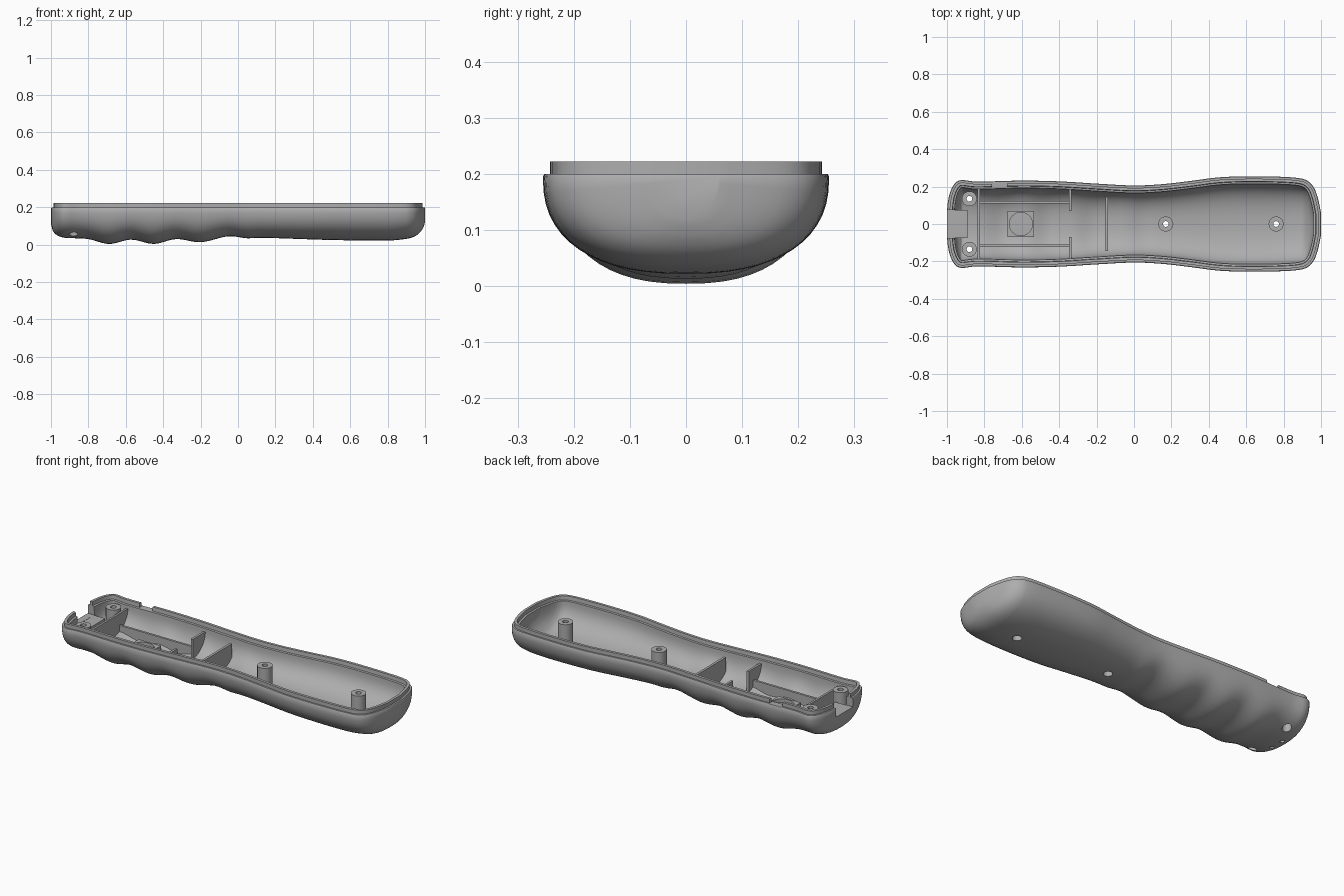
import bpy, bmesh, math
from mathutils import Matrix

if "Cube" in bpy.data.objects:
    bpy.data.objects.remove(bpy.data.objects["Cube"])

grey = bpy.data.materials.new("plastic_grey")
grey.diffuse_color = (0.42, 0.42, 0.42, 1)
grey.use_nodes = True
grey.node_tree.nodes["Principled BSDF"].inputs["Base Color"].default_value = grey.diffuse_color

# Plan half-width and underside height (finger grips) along the length
WIDTH = [(-1, .07), (-.995, .12), (-.985, .165), (-.97, .2), (-.95, .225), (-.92, .235),
         (-.85, .227), (-.6, .232), (-.4, .228), (-.2, .216), (0, .206), (.15, .213),
         (.3, .23), (.45, .249), (.6, .255), (.8, .252), (.9, .242), (.94, .222),
         (.965, .19), (.98, .15), (.99, .11), (1, .06)]
BOTTOM = [(-1, .11), (-.99, .075), (-.97, .052), (-.93, .037), (-.86, .034), (-.8, .03),
          (-.69, .004), (-.57, .027), (-.45, .004), (-.33, .03), (-.2, .013), (-.05, .045),
          (.05, .034), (.12, .037), (.5, .025), (.8, .022), (.9, .031), (.94, .042),
          (.97, .062), (.99, .09), (1, .12)]


def curve(points, x):
    """Smooth cubic through the points."""
    n = len(points)
    i = max(k for k in range(n - 1) if points[k][0] <= x + 1e-9)

    def slope(k):
        a, b = points[max(k - 1, 0)], points[min(k + 1, n - 1)]
        return (b[1] - a[1]) / (b[0] - a[0])
    (x0, y0), (x1, y1) = points[i], points[i + 1]
    h = x1 - x0
    t = (x - x0) / h
    return ((2*t**3 - 3*t**2 + 1) * y0 + (t**3 - 2*t**2 + t) * h * slope(i)
            + (3*t**2 - 2*t**3) * y1 + (t**3 - t**2) * h * slope(i + 1))


ENDS = [.91, .925, .94, .953, .965, .973, .98, .986, .991, .996, 1]
STATIONS = [-e for e in reversed(ENDS)] + [-.9 + .025 * k for k in range(73)] + ENDS
STEPS = 28


def plan(x, off):
    """Outline point at station x, moved inward by off."""
    a, b = max(x - .002, -1), min(x + .002, 1)
    s = (curve(WIDTH, b) - curve(WIDTH, a)) / (b - a)
    d = math.hypot(s, 1)
    return x + off * s / d, curve(WIDTH, x) - off / d


def outline(bm, off, z):
    pts = [plan(x, off) for x in STATIONS]
    return ([bm.verts.new((x, w, z)) for x, w in pts]
            + [bm.verts.new((x, -w, z)) for x, w in reversed(pts)])


def trough(bm, off, lift, ztop):
    """Rounded trough with end caps; returns its rim loop."""
    rings = []
    for s in STATIONS:
        x, w = plan(s, off)
        depth = ztop - curve(BOTTOM, s) - lift
        ring = []
        for k in range(STEPS + 1):
            a = math.pi * k / STEPS
            c, sn = math.cos(a), max(math.sin(a), 0)
            y = math.copysign(abs(c) ** (2 / 2.4), c) * w
            ring.append(bm.verts.new((x, y, ztop - depth * (sn ** (2 / 2.4) if sn > 1e-6 else 0))))
        rings.append(ring)
    for r, q in zip(rings, rings[1:]):
        for k in range(STEPS):
            bm.faces.new((r[k], r[k + 1], q[k + 1], q[k]))
    bm.faces.new(rings[0])
    bm.faces.new(rings[-1])
    return [r[0] for r in rings] + [r[-1] for r in reversed(rings)]


def bridge(bm, a, b):
    for i in range(len(a)):
        j = (i + 1) % len(a)
        bm.faces.new((a[i], a[j], b[j], b[i]))


def finish(bm, name):
    bmesh.ops.recalc_face_normals(bm, faces=bm.faces)
    me = bpy.data.meshes.new(name)
    bm.to_mesh(me)
    bm.free()
    me.materials.append(grey)
    ob = bpy.data.objects.new(name, me)
    bpy.context.collection.objects.link(ob)
    return ob


def add_box(bm, x0, x1, y0, y1, z0, z1):
    m = (Matrix.Translation(((x0 + x1) / 2, (y0 + y1) / 2, (z0 + z1) / 2))
         @ Matrix.Diagonal((x1 - x0, y1 - y0, z1 - z0, 1)))
    bmesh.ops.create_cube(bm, size=1, matrix=m)


def add_rod(bm, x, y, r, z0, z1, n=32):
    bmesh.ops.create_cone(bm, cap_ends=True, segments=n, radius1=r, radius2=r, depth=z1 - z0,
                          matrix=Matrix.Translation((x, y, (z0 + z1) / 2)))


def make(name, kind, items):
    bm = bmesh.new()
    for it in items:
        kind(bm, *it)
    return finish(bm, name)


def boolean(ob, tool, op):
    bpy.ops.object.select_all(action='DESELECT')
    bpy.context.view_layer.objects.active = ob
    ob.select_set(True)
    m = ob.modifiers.new("cut", 'BOOLEAN')
    m.operation, m.solver, m.object = op, 'EXACT', tool
    bpy.ops.object.modifier_apply(modifier=m.name)


# Handle shell: outer skin, stepped rim with lip, inner skin
bm = bmesh.new()
loops = [trough(bm, 0, 0, .195)]
for off, z in [(.003, .2), (.013, .2), (.013, .222), (.028, .222), (.03, .2)]:
    loops.append(outline(bm, off, z))
loops.append(trough(bm, .04, .03, .198))
for a, b in zip(loops, loops[1:]):
    bridge(bm, a, b)
shell = finish(bm, "handle_shell")

# Solid core used to trim the inner parts to the shell
bm = bmesh.new()
bm.faces.new(trough(bm, .02, .015, .21))
core = finish(bm, "trim_core")

# Cutters: screw recesses, pin holes, cable notch, lip gap, screw bores
POSTS = [(-.88, .135), (-.88, -.135), (.17, 0), (.76, 0)]
recesses = make("recess_cutter", add_rod,
                [(x, y, .024, -.1, .15) for x, y in POSTS]
                + [(-.93, y, .012, -.1, .12) for y in (-.04, .04)])
bores = make("bore_cutter", add_rod, [(x, y, .015, .1, .4) for x, y in POSTS])
notches = make("notch_cutter", add_box, [(-1.1, -.9, -.075, .075, .15, .3),
                                         (-.76, -.68, .15, .3, .199, .3)])
pad_hole = make("pad_cutter", add_rod, [(-.605, 0, .062, .07, .3, 40)])

boolean(shell, recesses, 'DIFFERENCE')
boolean(shell, notches, 'DIFFERENCE')
parts = [shell]

# Screw posts
for i, (x, y) in enumerate(POSTS):
    post = make(f"screw_post_{i + 1}", add_rod, [(x, y, .04, -.05, .195)])
    boolean(post, core, 'INTERSECT')
    boolean(post, recesses, 'DIFFERENCE')
    boolean(post, bores, 'DIFFERENCE')
    parts.append(post)

# Compartment walls, ribs and cable ledge
WALLS = {
    "front_wall": (-.836, -.824, -.195, .195, 0, .18),
    "left_rail": (-.826, -.338, .109, .122, 0, .115),
    "right_rail": (-.826, -.338, -.122, -.109, 0, .115),
    "left_stop": (-.347, -.334, .07, .195, 0, .18),
    "right_stop": (-.347, -.334, -.195, -.07, 0, .18),
    "middle_rib": (-.152, -.138, -.145, .145, 0, .18),
    "cable_ledge": (-.97, -.89, -.075, .075, .125, .149),
    "button_pad": (-.675, -.535, -.07, .07, 0, .09),
}
for name, dims in WALLS.items():
    wall = make(name, add_box, [dims])
    boolean(wall, core, 'INTERSECT')
    if name == "button_pad":
        boolean(wall, pad_hole, 'DIFFERENCE')
    parts.append(wall)

for tool in (core, recesses, bores, notches, pad_hole):
    bpy.data.objects.remove(tool)

# Smooth skins with crisp edges
bpy.ops.object.select_all(action='DESELECT')
for ob in parts:
    ob.select_set(True)
bpy.context.view_layer.objects.active = shell
bpy.ops.object.shade_smooth_by_angle(angle=math.radians(35))
